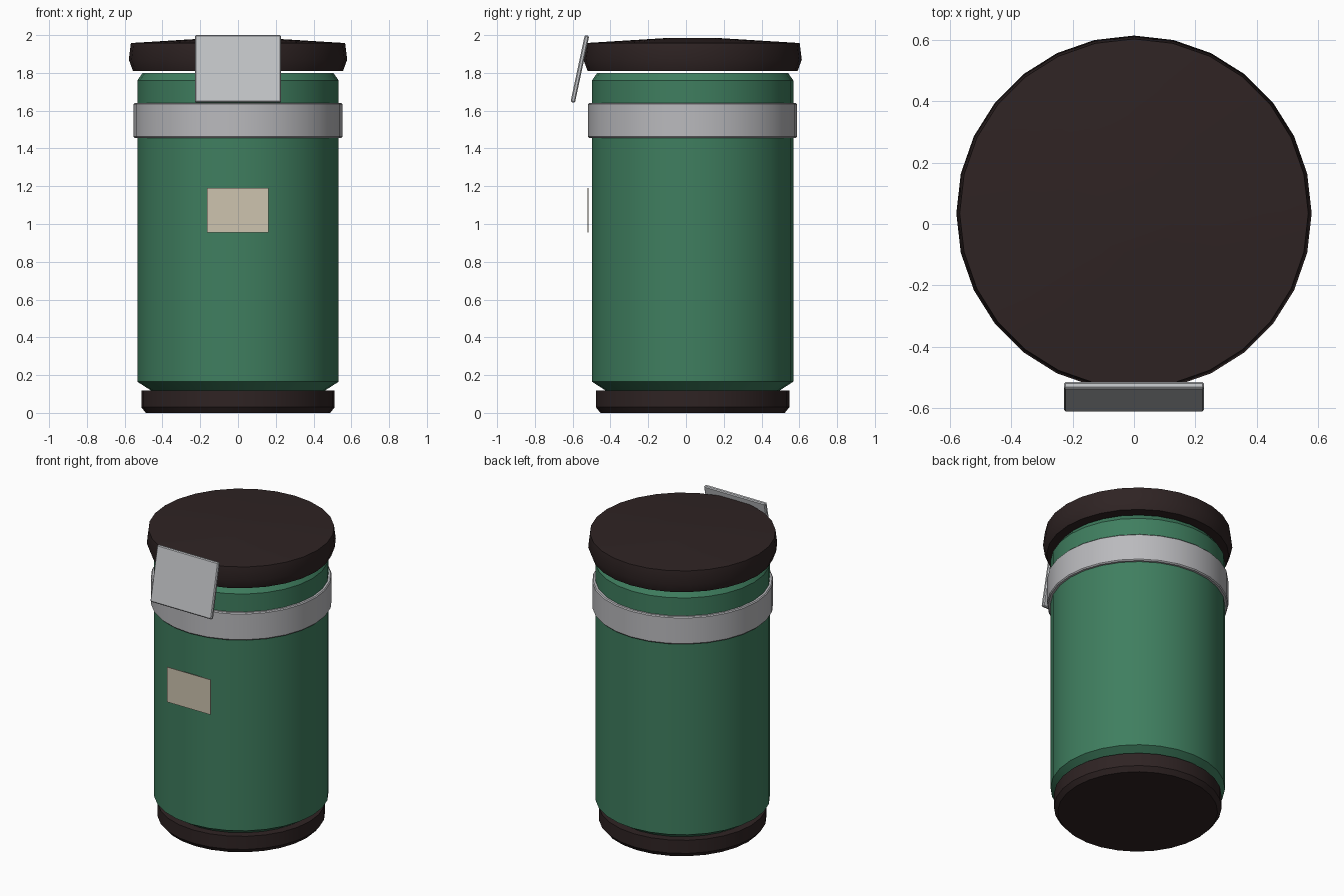
import bpy
import bmesh
import math

cube = bpy.data.objects.get("Cube")
if cube:
    bpy.data.objects.remove(cube, do_unlink=True)

SIDES = 28
AXIS_Y = 0.035


def material(name, color):
    mat = bpy.data.materials.new(name)
    mat.use_nodes = True
    mat.diffuse_color = (*color, 1)
    mat.node_tree.nodes["Principled BSDF"].inputs["Base Color"].default_value = (*color, 1)
    return mat


green = material("green enamel", (0.05, 0.21, 0.115))
dark = material("dark brown", (0.028, 0.017, 0.017))
metal = material("light metal", (0.54, 0.55, 0.57))
steel = material("band metal", (0.49, 0.49, 0.51))
cream = material("cream paper", (0.61, 0.55, 0.43))


def finish(name, bm, mat, smooth=True):
    mesh = bpy.data.meshes.new(name)
    bmesh.ops.recalc_face_normals(bm, faces=bm.faces)
    bm.to_mesh(mesh)
    bm.free()
    mesh.materials.append(mat)
    obj = bpy.data.objects.new(name, mesh)
    bpy.context.collection.objects.link(obj)
    bpy.ops.object.select_all(action="DESELECT")
    obj.select_set(True)
    bpy.context.view_layer.objects.active = obj
    if smooth:
        bpy.ops.object.shade_smooth_by_angle(angle=math.radians(30))
    return obj


def turned(name, profile, mat, closed=False):
    """Revolve (radius, height) points; cap the ends or close into a ring."""
    bm = bmesh.new()
    rings = []
    for r, z in profile:
        rings.append([bm.verts.new((r * math.cos(a), AXIS_Y + r * math.sin(a), z))
                      for a in (math.tau * i / SIDES for i in range(SIDES))])
    pairs = list(zip(rings, rings[1:]))
    if closed:
        pairs.append((rings[-1], rings[0]))
    else:
        bm.faces.new(rings[0])
        bm.faces.new(rings[-1])
    for a, b in pairs:
        for i in range(SIDES):
            j = (i + 1) % SIDES
            bm.faces.new((a[i], a[j], b[j], b[i]))
    return finish(name, bm, mat)


def box(name, size, location, mat, tilt=0, bevel=0):
    bm = bmesh.new()
    bmesh.ops.create_cube(bm, size=1)
    bmesh.ops.scale(bm, vec=size, verts=bm.verts)
    if bevel:
        bmesh.ops.bevel(bm, geom=bm.edges[:], offset=bevel, segments=1, affect="EDGES")
    obj = finish(name, bm, mat, smooth=False)
    obj.location = location
    obj.rotation_euler.x = tilt
    return obj


# Canister: foot, body and lid
turned("foot", [(0.488, 0), (0.512, 0.03), (0.512, 0.118)], dark)
turned("body", [(0.455, 0.115), (0.533, 0.165), (0.533, 1.76), (0.505, 1.80)], green)
turned("lid", [(0.556, 1.81), (0.578, 1.87), (0.567, 1.958), (0.13, 1.985)], dark)

# Metal band around the neck
turned("neck_band", [(0.52, 1.455), (0.547, 1.455), (0.553, 1.462), (0.553, 1.634),
                     (0.547, 1.64), (0.52, 1.64)], steel, closed=True)

# Tilted clasp plate and paper label on the front
box("clasp_plate", (0.457, 0.024, 0.362), (0, -0.562, 1.821), metal,
    tilt=math.radians(-12), bevel=0.006)
box("label", (0.325, 0.005, 0.235), (-0.002, -0.52, 1.072), cream)
